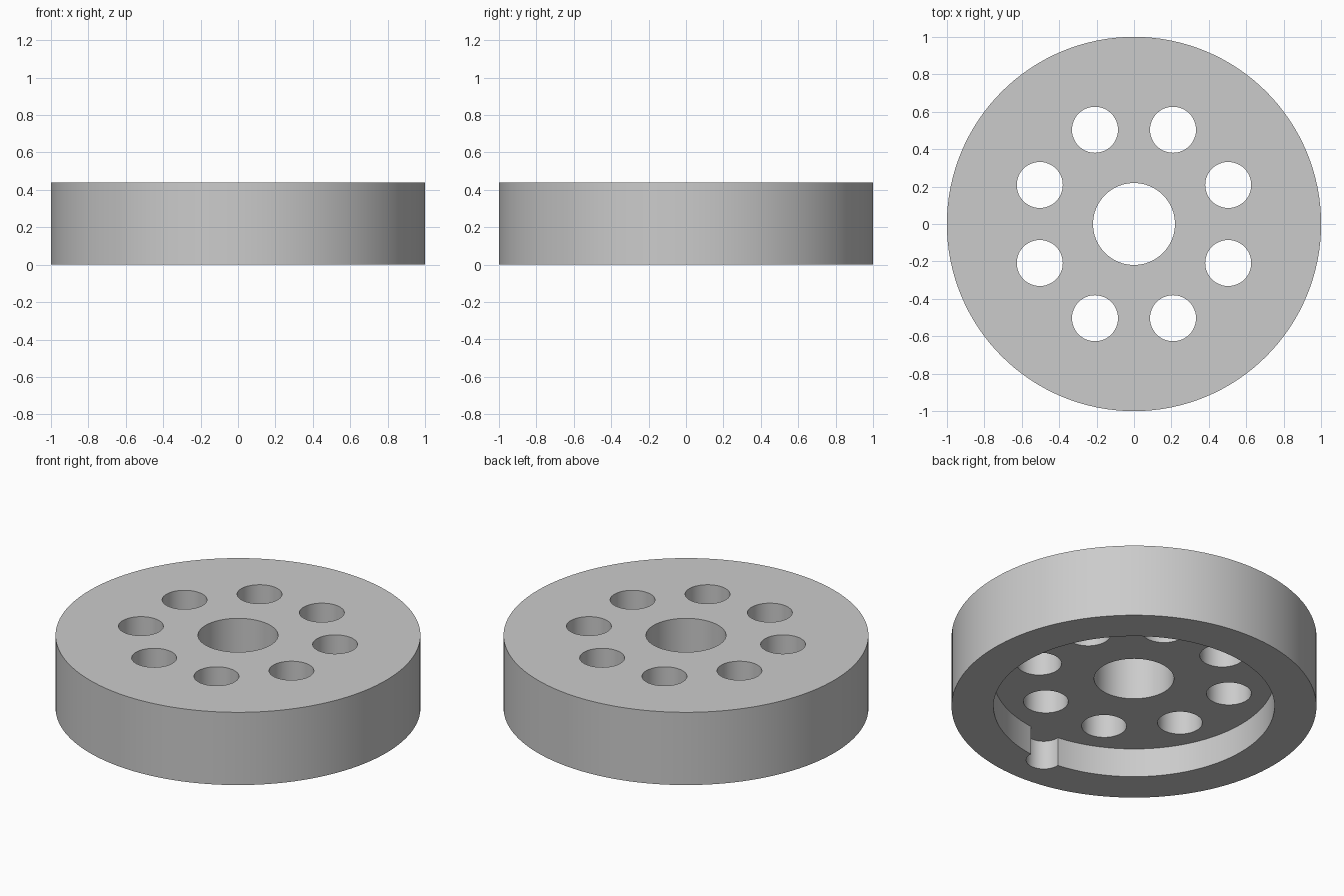
import bpy
from math import cos, sin, radians

if "Cube" in bpy.data.objects:
    bpy.data.objects.remove(bpy.data.objects["Cube"])

HEIGHT = 0.44
RECESS_DEPTH = 0.175


def cylinder(name, radius, z0, z1, x=0.0, y=0.0, sides=64):
    bpy.ops.mesh.primitive_cylinder_add(vertices=sides, radius=radius, depth=z1 - z0,
                                        location=(x, y, (z0 + z1) / 2))
    obj = bpy.context.object
    obj.name = name
    return obj


def cut(target, cutter):
    cutter.hide_render = True
    mod = target.modifiers.new(cutter.name, 'BOOLEAN')
    mod.operation = 'DIFFERENCE'
    mod.solver = 'EXACT'
    mod.object = cutter
    bpy.context.view_layer.objects.active = target
    bpy.ops.object.modifier_apply(modifier=mod.name)
    bpy.data.objects.remove(cutter, do_unlink=True)


# Solid disc
disc = cylinder("flanged_disc", 1.0, 0, HEIGHT, sides=128)

# Underside recess with a round notch on its front rim
cut(disc, cylinder("recess", 0.77, -0.2, RECESS_DEPTH, sides=128))
cut(disc, cylinder("notch", 0.096, -0.3, RECESS_DEPTH, y=-0.77))

# Central bore
cut(disc, cylinder("bore", 0.219, -0.1, HEIGHT + 0.1))

# Ring of eight through holes
for i in range(8):
    a = radians(22.5 + 45 * i)
    cut(disc, cylinder("bolt_hole", 0.123, -0.1, HEIGHT + 0.1,
                       0.545 * cos(a), 0.545 * sin(a), sides=48))

# Smooth walls, crisp edges
bpy.ops.object.select_all(action='DESELECT')
disc.select_set(True)
bpy.context.view_layer.objects.active = disc
bpy.ops.object.shade_smooth_by_angle(angle=radians(30))
